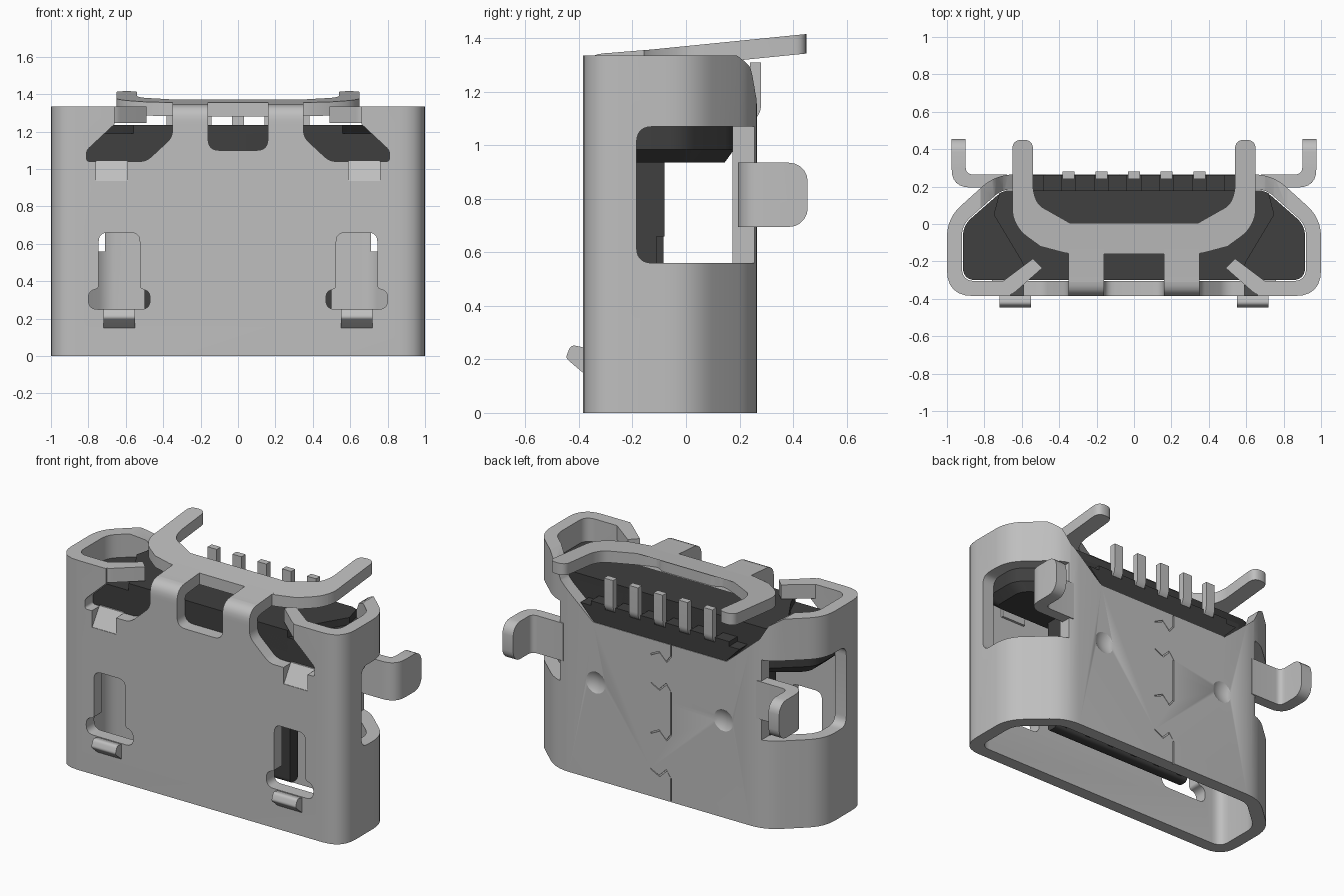
import bpy, bmesh, math
from mathutils import Vector

cube = bpy.data.objects.get("Cube")
if cube:
    bpy.data.objects.remove(cube, do_unlink=True)


def material(name, value):
    m = bpy.data.materials.new(name)
    m.use_nodes = True
    col = (value, value, value, 1)
    m.diffuse_color = col
    m.node_tree.nodes["Principled BSDF"].inputs["Base Color"].default_value = col
    return m


METAL = material("satin metal grey", 0.52)
PLASTIC = material("dark plastic", 0.05)


def rounded(pts, n=6):
    """Replace each (a, b, r) corner by a curve starting r away from it."""
    out = []
    for i, p in enumerate(pts):
        c = Vector(p[:2])
        if len(p) < 3:
            out.append(c)
            continue
        a = Vector(pts[i - 1][:2]) - c
        b = Vector(pts[(i + 1) % len(pts)][:2]) - c
        a, b = c + a.normalized() * p[2], c + b.normalized() * p[2]
        for k in range(n + 1):
            t = k / n
            out.append(a * (1 - t) ** 2 + c * 2 * t * (1 - t) + b * t * t)
    return out


def prism(name, pts, lo, hi, axis="z", mat=METAL):
    """Extrude a 2D outline along an axis: z uses (x,y), y uses (x,z), x uses (y,z)."""
    place = {"z": lambda p: (p[0], p[1], lo), "y": lambda p: (p[0], lo, p[1]),
             "x": lambda p: (lo, p[0], p[1])}[axis]
    bm = bmesh.new()
    face = bm.faces.new([bm.verts.new(place(p)) for p in rounded(pts)])
    ext = bmesh.ops.extrude_face_region(bm, geom=[face])
    move = Vector([hi - lo if a == axis else 0 for a in "xyz"])
    bmesh.ops.translate(bm, vec=move, verts=[v for v in ext["geom"] if isinstance(v, bmesh.types.BMVert)])
    bmesh.ops.recalc_face_normals(bm, faces=bm.faces)
    me = bpy.data.meshes.new(name)
    bm.to_mesh(me)
    bm.free()
    ob = bpy.data.objects.new(name, me)
    bpy.context.collection.objects.link(ob)
    me.materials.append(mat)
    return ob


def box(name, x0, x1, y0, y1, z0, z1, mat=METAL):
    return prism(name, [(x0, y0), (x1, y0), (x1, y1), (x0, y1)], z0, z1, "z", mat)


def cut(target, cutter):
    cutter.hide_render = True
    mod = target.modifiers.new("cut", "BOOLEAN")
    mod.operation = "DIFFERENCE"
    mod.solver = "EXACT"
    mod.object = cutter
    bpy.context.view_layer.objects.active = target
    bpy.ops.object.modifier_apply(modifier=mod.name)
    bpy.data.objects.remove(cutter, do_unlink=True)


def flip(pts, s):
    return [(p[0] * s, *p[1:]) for p in pts]


def both(half):
    """Close a right-hand half outline with its mirror image."""
    return half + flip(half, -1)[::-1]


# Shell: hollow tube with slanted rear corners
shell = prism("shell", both([(1, -0.385, 0.14), (1, 0.03, 0.1), (0.74, 0.265, 0.1)]), 0, 1.335)
cut(shell, prism("shell_bore", both([(0.92, -0.305, 0.07), (0.92, -0.005, 0.06), (0.705, 0.185, 0.05)]), -0.1, 1.5))

# Rear notch and the gap in the front rim
cut(shell, prism("rear_notch", both([(0.47, 1.0), (0.7, 1.2), (0.75, 1.29), (0.83, 1.34), (0.83, 1.5)]),
                 0.03, 0.4, "y"))
cut(shell, prism("front_gap", both([(0.36, 1.24), (0.36, 1.5)]), -0.5, -0.25, "y"))
cut(shell, prism("front_notch", both([(0.16, 1.1, 0.06), (0.16, 1.5)]), -0.5, -0.25, "y"))

for s in (-1, 1):
    # Angled front openings with a small lower slot
    cut(shell, prism("front_opening", flip([(0.81, 1.04, 0.02), (0.81, 1.1, 0.02), (0.66, 1.24), (0.66, 1.5),
                     (0.35, 1.5), (0.35, 1.17, 0.04), (0.49, 1.04, 0.04)], s), -0.5, -0.25, "y"))
    cut(shell, prism("slot", flip([(0.59, 0.935), (0.76, 0.935), (0.76, 1.06), (0.59, 1.06)], s), -0.5, -0.25, "y"))
    # Latch openings flared at the foot
    cut(shell, prism("latch_opening", flip([(0.47, 0.25, 0.05), (0.8, 0.25, 0.05), (0.8, 0.35, 0.04),
                     (0.745, 0.36, 0.02), (0.745, 0.66, 0.05), (0.525, 0.66, 0.05), (0.525, 0.36, 0.02),
                     (0.47, 0.35, 0.04)], s), -0.5, -0.25, "y"))
    # Side windows
    cut(shell, prism("window", [(-0.185, 0.56, 0.06), (0.4, 0.56), (0.4, 1.07), (-0.185, 1.07, 0.06)],
                     s * 0.71, s * 1.2, "x"))
    # Round dimples on the rear
    bpy.ops.mesh.primitive_uv_sphere_add(segments=32, ring_count=24, radius=0.13, location=(s * 0.45, 0.375, 0.62))
    cut(shell, bpy.context.object)

# Seam grooves on the rear wall
for z0, z1 in ((-0.05, 0.15), (0.42, 0.7), (0.92, 1.05)):
    cut(shell, box("seam", -0.084, -0.076, 0.257, 0.3, z0, z1))
for z, d in ((0.15, 1), (0.42, -1), (0.7, 1), (0.92, -1)):
    hook = [(-0.08, 0), (-0.05, 0.04), (0.0, -0.01), (0.06, 0.02)]
    line = [(x, z + d * h) for x, h in hook]
    cut(shell, prism("seam_hook", line + [(x + 0.004, h + 0.008) for x, h in line[::-1]], 0.257, 0.3, "y"))

# Top bracket with two arms, sloping up to the rear
arm = [(0.35, -0.16, 0.04), (0.5, -0.12), (0.61, -0.04, 0.05), (0.65, 0.04, 0.04), (0.65, 0.45, 0.05),
       (0.54, 0.45, 0.05), (0.54, 0.17, 0.04), (0.51, 0.1, 0.03), (0.28, -0.03, 0.04),
       (0.225, -0.045, 0.02), (0.18, -0.01, 0.02)]
bracket = prism("top_bracket", both(arm), 1.282, 1.355)
for v in bracket.data.vertices:
    v.co.z += 0.1 * (v.co.y + 0.16)

strap = [(-0.385, 1.24), (-0.385, 1.34, 0.08), (-0.29, 1.345, 0.02), (-0.13, 1.358),
         (-0.13, 1.285), (-0.305, 1.27, 0.03), (-0.305, 1.24)]
for s, side in ((-1, "right"), (1, "left")):
    prism(side + "_strap", strap, s * 0.16, s * 0.35, "x")
    # Rim flaps folded inward
    prism(side + "_rim_flap", flip([(0.73, -0.385), (0.66, -0.385, 0.04), (0.49, -0.235), (0.54, -0.185),
                                   (0.7, -0.305), (0.73, -0.305)], s), 1.245, 1.335)
    # Slot tabs pressed inward
    prism(side + "_slot_tab", [(-0.385, 0.93), (-0.31, 1.045), (-0.29, 1.045), (-0.29, 0.93)],
          s * 0.59, s * 0.76, "x")
    # Spring latch tips
    prism(side + "_latch", [(-0.31, 0.15), (-0.385, 0.15), (-0.45, 0.205, 0.015), (-0.43, 0.255, 0.02),
                            (-0.385, 0.245), (-0.31, 0.22)], s * 0.55, s * 0.72, "x")
    # Mounting tabs bent to the rear with rounded ends
    tab = prism(side + "_mounting_tab", flip([(0.68, 0.195), (0.975, 0.195, 0.1), (0.975, 0.455), (0.9, 0.455),
                                             (0.9, 0.265, 0.04), (0.68, 0.265)], s), 0.695, 0.935)
    bm = bmesh.new()
    bm.from_mesh(tab.data)
    ends = [e for e in bm.edges if all(v.co.y > 0.45 for v in e.verts)
            and abs(e.verts[0].co.z - e.verts[1].co.z) < 0.01]
    bmesh.ops.bevel(bm, geom=ends, offset=0.07, segments=5, profile=0.5, affect="EDGES")
    bm.to_mesh(tab.data)
    bm.free()

# Plastic insert: tapered base, raised core, rear ledge
base = prism("insert_base", both([(0.915, -0.3, 0.07), (0.915, -0.008, 0.06), (0.7, 0.18, 0.05)]),
             0.985, 1.19, "z", PLASTIC)
prism("insert_core", both([(0.56, -0.3), (0.6, -0.2), (0.75, 0.05), (0.72, 0.165), (0.68, 0.18)]),
      1.1, 1.235, "z", PLASTIC)
foot = prism("insert_foot", both([(0.915, -0.3, 0.07), (0.915, -0.008, 0.06), (0.7, 0.18, 0.05)]),
             0.935, 0.985, "z", PLASTIC)
for v in foot.data.vertices:
    if v.co.z < 0.95:
        v.co.x *= 0.94
        v.co.y *= 0.8
prism("insert_ledge", both([(0.465, 1.0), (0.56, 1.1)]), 0.1, 0.262, "y", PLASTIC)

# Contact tongue
prism("contact_tongue", [(-0.19, 0.2, 0.03), (-0.11, 0.2, 0.03), (-0.11, 0.66), (-0.08, 0.66),
                         (-0.08, 0.95), (-0.19, 0.95)], -0.5, 0.5, "x", PLASTIC)

pitch = 0.175
for i in range(6):
    x = (i - 2.5) * pitch
    box("ledge_tooth", x - 0.05, x + 0.05, 0.17, 0.262, 1.09, 1.13, PLASTIC)
    box("tongue_rib", x - 0.02, x + 0.02, -0.115, -0.085, 0.22, 0.67, PLASTIC)
for i in range(5):
    x = (i - 2) * pitch
    prism("contact_pin", [(0.24, 1.08), (0.28, 1.12, 0.03), (0.28, 1.31), (0.24, 1.31)],
          x - 0.032, x + 0.032, "x")

# Smooth the bends, keep sharp edges
bpy.ops.object.select_all(action="DESELECT")
for ob in bpy.context.scene.objects:
    if ob.type == "MESH":
        ob.select_set(True)
        bpy.context.view_layer.objects.active = ob
bpy.ops.object.shade_smooth_by_angle(angle=math.radians(30))
